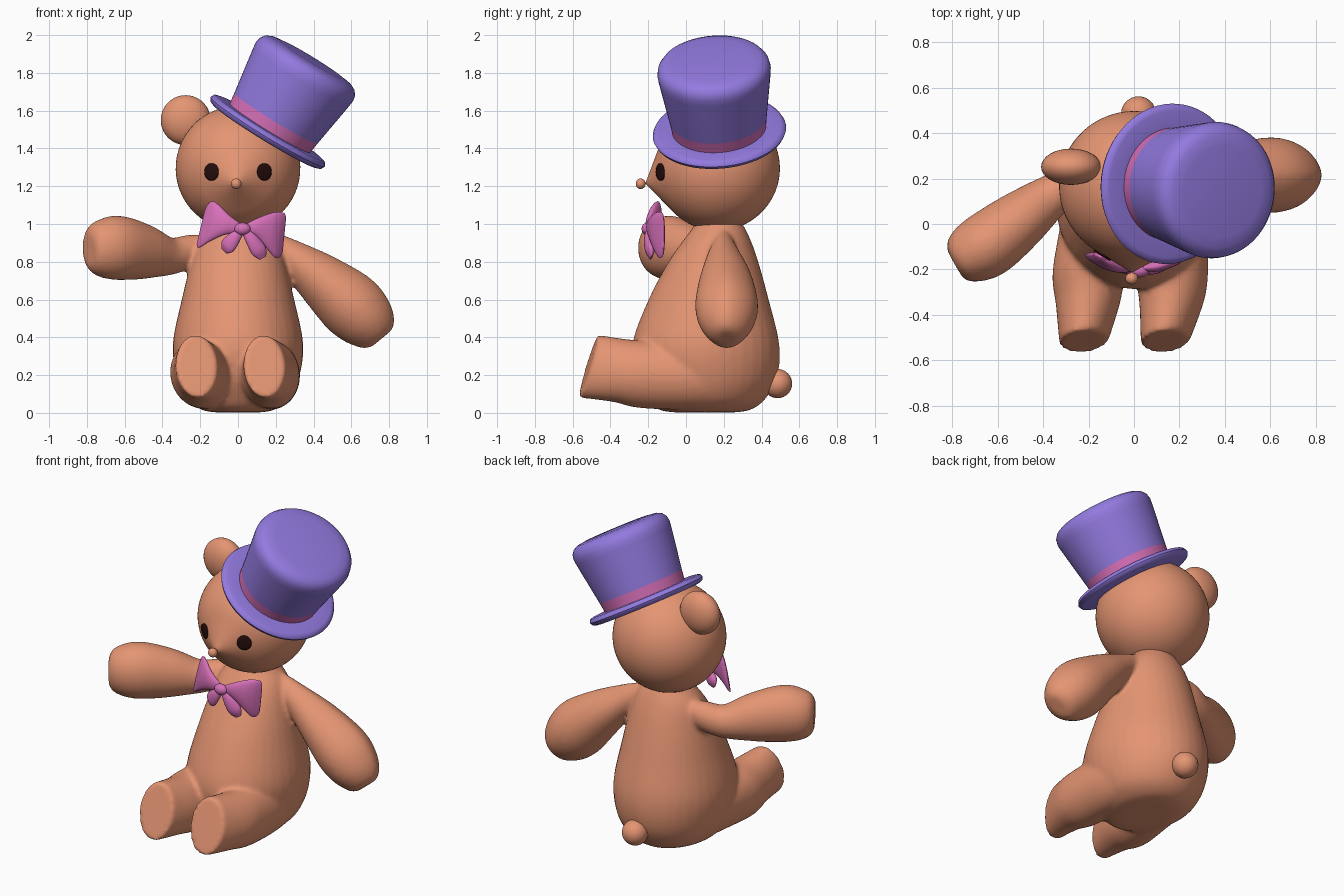
import bpy, bmesh, math
from mathutils import Vector, Matrix

if "Cube" in bpy.data.objects:
    bpy.data.objects.remove(bpy.data.objects["Cube"])


def material(name, rgb):
    m = bpy.data.materials.new(name)
    m.diffuse_color = (*rgb, 1)
    m.use_nodes = True
    m.node_tree.nodes["Principled BSDF"].inputs["Base Color"].default_value = m.diffuse_color
    return m


FUR = material("brown fur", (0.78, 0.30, 0.17))
PURPLE = material("purple felt", (0.29, 0.195, 0.74))
PINK = material("pink ribbon", (0.69, 0.165, 0.49))
DARK = material("dark eye", (0.02, 0.004, 0.004))


def finish(name, bm, *mats, angle=60):
    bmesh.ops.recalc_face_normals(bm, faces=bm.faces)
    me = bpy.data.meshes.new(name)
    bm.to_mesh(me)
    bm.free()
    ob = bpy.data.objects.new(name, me)
    bpy.context.collection.objects.link(ob)
    for m in mats:
        me.materials.append(m)
    bpy.ops.object.select_all(action='DESELECT')
    ob.select_set(True)
    bpy.context.view_layer.objects.active = ob
    bpy.ops.object.shade_smooth_by_angle(angle=math.radians(angle))
    return ob


def spline(rows, steps):
    """Catmull-Rom through rows of numbers."""
    rows = [Vector(r) for r in rows]
    out = []
    for i in range(len(rows) - 1):
        p1, p2 = rows[i], rows[i + 1]
        p0 = rows[i - 1] if i else p1
        p3 = rows[min(i + 2, len(rows) - 1)]
        for s in range(steps):
            t = s / steps
            out.append(0.5 * (2 * p1 + (p2 - p0) * t + (2 * p0 - 5 * p1 + 4 * p2 - p3) * t * t
                              + (3 * p1 - p0 - 3 * p2 + p3) * t ** 3))
    return out + [rows[-1]]


def loft(bm, rows, up=(0, 0, 1), normal=None, sides=36, steps=5, lens=1):
    """Closed tube of elliptic rings: x, y, z, half width, half height."""
    pts = spline(rows, steps)
    rings = []
    for i, p in enumerate(pts):
        c = Vector(p[:3])
        before, after = pts[max(i - 1, 0)], pts[min(i + 1, len(pts) - 1)]
        t = Vector(normal or (after - before)[:3]).normalized()
        a = Vector(up).cross(t).normalized()
        b = t.cross(a)
        ring = []
        for k in range(sides):
            u = 2 * math.pi * k / sides
            w = math.copysign(abs(math.cos(u)) ** lens, math.cos(u))
            ring.append(bm.verts.new(c + a * p[3] * w + b * p[4] * math.sin(u)))
        rings.append(ring)
    for r, q in zip(rings, rings[1:]):
        for k in range(sides):
            n = (k + 1) % sides
            bm.faces.new((r[k], r[n], q[n], q[k]))
    bm.faces.new(rings[0][::-1])
    bm.faces.new(rings[-1])


def ball(name, mat, loc, size):
    bm = bmesh.new()
    bmesh.ops.create_uvsphere(bm, u_segments=32, v_segments=20, radius=1,
                              matrix=Matrix.Translation(loc) @ Matrix.Diagonal((*size, 1)))
    return finish(name, bm, mat)


# Body, legs and arms fused into one soft skin
bm = bmesh.new()
torso = [(.1, .003, .13, .17), (.1, .02, .2, .25), (.11, .08, .275, .315), (.11, .2, .327, .375),
         (.105, .37, .345, .388), (.12, .6, .298, .318), (.145, .8, .248, .238),
         (.165, .92, .205, .175), (.175, 1.0, .14, .125), (.17, 1.06, .09, .09)]
loft(bm, [(0, y, z, a, b) for y, z, a, b in torso], up=(0, 1, 0), normal=(0, 0, 1))
for root, mid, foot in ((-.15, -.2, -.22), (.15, .168, .138)):
    loft(bm, [(root, .2, .2, .15, .19), (root * 1.1, .02, .2, .16, .192),
              (mid, -.2, .207, .16, .188), (mid, -.34, .223, .145, .172),
              (foot, -.517, .247, .109, .174)],
         normal=(.12, -.95, .29))
# raised arm
loft(bm, [(-.12, .19, .88, .05, .06), (-.24, .18, .86, .075, .085), (-.36, .125, .83, .095, .1),
          (-.5, .02, .853, .128, .147), (-.63, -.08, .873, .145, .17),
          (-.71, -.13, .87, .135, .158), (-.765, -.165, .866, .105, .128),
          (-.787, -.178, .865, .07, .085)])
# lowered arm
loft(bm, [(.13, .2, .92, .04, .06), (.27, .2, .835, .085, .09), (.425, .21, .718, .135, .137),
          (.585, .215, .582, .166, .175), (.68, .215, .487, .15, .16),
          (.74, .215, .417, .1, .115), (.76, .215, .393, .05, .07)], lens=1.25)
body = finish("body", bm, FUR)
mod = body.modifiers.new("fuse", 'REMESH')
mod.mode, mod.voxel_size, mod.use_smooth_shade = 'VOXEL', .013, True
mod = body.modifiers.new("soften", 'SMOOTH')
mod.factor, mod.iterations = .5, 7

# Head: sphere drawn out to a cone at the snout
HEAD, R = Vector((0, .167, 1.295)), .33
SNOUT = Vector((-.01, -.215, 1.215)) - HEAD
SPAN = math.acos(R / SNOUT.length)


def head_radius(d):
    return R / math.cos(max(0, SPAN - d.angle(SNOUT)))


bm = bmesh.new()
turn = Vector((0, 0, 1)).rotation_difference(SNOUT).to_matrix().to_4x4()
bmesh.ops.create_uvsphere(bm, u_segments=56, v_segments=48, radius=1, matrix=turn)
for v in bm.verts:
    d = v.co.normalized()
    v.co = HEAD + d * head_radius(d)
finish("head", bm, FUR)

ball("nose", FUR, (-.01, -.24, 1.213), (.028, .026, .028))
ball("ear", FUR, (-.277, .252, 1.55), (.132, .08, .132))
ball("tail", FUR, (.02, .485, .155), (.077, .077, .077))

# Eyes: thin oval discs laid on the head
for name, x in (("left_eye", -.137), ("right_eye", .137)):
    bm = bmesh.new()
    bmesh.ops.create_circle(bm, cap_ends=True, cap_tris=True, segments=28, radius=1)
    bmesh.ops.subdivide_edges(bm, edges=[e for e in bm.edges if not e.is_boundary], cuts=3,
                              use_grid_fill=True)
    for v in bm.verts:
        px, pz = x + v.co.x * .038, 1.276 + v.co.y * .045
        off = Vector((px, 0, pz - HEAD.z))
        off.y = -math.sqrt(R * R - off.length_squared)
        v.co = HEAD + off.normalized() * (head_radius(off) + .004)
    eye = finish(name, bm, DARK)
    mod = eye.modifiers.new("thickness", 'SOLIDIFY')
    mod.thickness, mod.offset = .006, 0

# Bow tie: two broad wings, two lower petals, a knot (with the way each ring faces)
bows = {
    "left_bow_wing": ((-.97, 0, .23),
                      [(.02, -.195, .975, .01, .02), (-.06, -.19, .995, .025, .055),
                       (-.125, -.17, 1.005, .03, .1), (-.165, -.15, 1.0, .024, .124),
                       (-.187, -.14, .99, .014, .118), (-.198, -.135, .982, .004, .09)]),
    "right_bow_wing": ((.99, 0, -.1),
                       [(.03, -.195, .975, .01, .02), (.1, -.185, .982, .025, .05),
                        (.17, -.16, .96, .03, .1), (.21, -.14, .942, .025, .122),
                        (.235, -.125, .942, .014, .115), (.246, -.12, .945, .004, .09)]),
    "left_bow_petal": (None,
                       [(.02, -.2, .965, .01, .015), (-.02, -.2, .925, .022, .035),
                        (-.055, -.19, .882, .022, .042), (-.075, -.18, .858, .005, .02)]),
    "right_bow_petal": (None,
                        [(.03, -.2, .97, .01, .015), (.07, -.2, .92, .022, .033),
                         (.11, -.19, .86, .024, .042), (.132, -.185, .82, .005, .02)]),
}
for name, (facing, rows) in bows.items():
    bm = bmesh.new()
    loft(bm, rows, normal=facing, sides=24)
    finish(name, bm, PINK)
ball("bow_knot", PINK, (.024, -.205, .974), (.043, .03, .033))

# Top hat: profile turned around a tilted axis, ribbon faces chosen by height
profile = [(0, -.024), (.325, -.026), (.345, -.018), (.354, 0), (.345, .018), (.325, .024),
           (.25, .024), (.258, .085), (.297, .34), (.301, .375), (.295, .405), (.278, .428),
           (.25, .442), (.2, .449), (0, .453)]
bm = bmesh.new()
vs = [bm.verts.new((r, 0, h)) for r, h in profile]
es = [bm.edges.new(p) for p in zip(vs, vs[1:])]
bmesh.ops.spin(bm, geom=vs + es, cent=(0, 0, 0), axis=(0, 0, 1), angle=2 * math.pi, steps=64)
bmesh.ops.remove_doubles(bm, verts=bm.verts, dist=1e-4)
for f in bm.faces:
    if .03 < f.calc_center_median().z < .08:
        f.material_index = 1
tilt = Vector((0, 0, 1)).rotation_difference(Vector((.52, -.075, .85))).to_matrix().to_4x4()
bm.transform(Matrix.Translation((.157, .177, 1.488)) @ tilt)
finish("top_hat", bm, PURPLE, PINK, angle=50)
